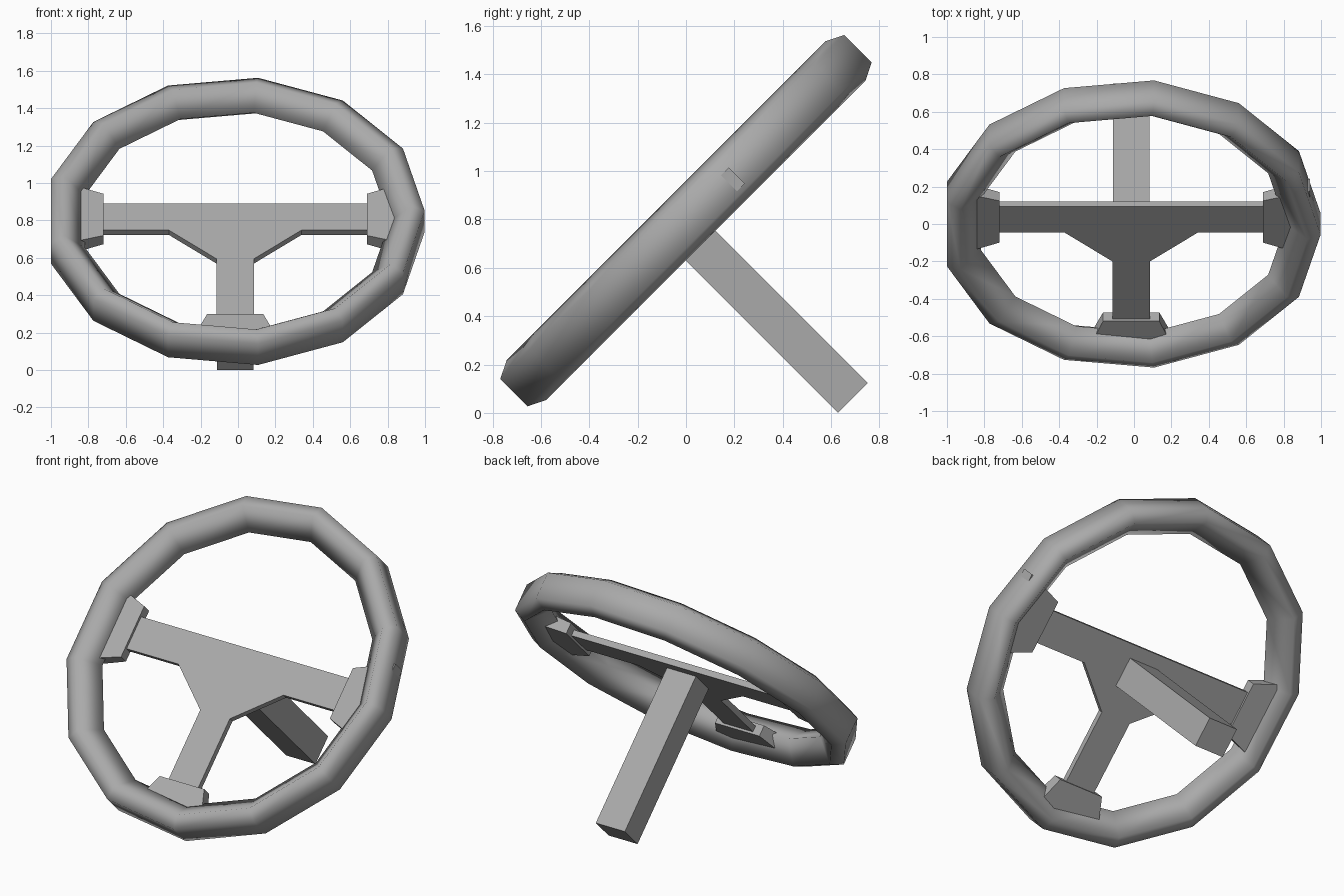
import bpy, bmesh, math
from mathutils import Matrix, Vector

cube = bpy.data.objects.get("Cube")
if cube:
    bpy.data.objects.remove(cube, do_unlink=True)

# Wheel frame: local x across, y up the wheel face, z out toward the driver
TILT = Matrix.Translation((-0.015, 0, 0.795)) @ Matrix.Rotation(math.radians(45), 4, 'X')

grey = bpy.data.materials.new("plain grey")
grey.use_nodes = True
grey.diffuse_color = (0.4, 0.4, 0.4, 1)
grey.node_tree.nodes["Principled BSDF"].inputs["Base Color"].default_value = (0.4, 0.4, 0.4, 1)


def finish(name, bm, smooth=False):
    bmesh.ops.recalc_face_normals(bm, faces=bm.faces)
    for f in bm.faces:
        f.smooth = smooth
    mesh = bpy.data.meshes.new(name)
    bm.to_mesh(mesh)
    bm.free()
    mesh.materials.append(grey)
    obj = bpy.data.objects.new(name, mesh)
    obj.matrix_world = TILT
    bpy.context.collection.objects.link(obj)
    return obj


def loft(name, lower, upper):
    """Solid between two matching outlines."""
    bm = bmesh.new()
    a = [bm.verts.new(p) for p in lower]
    b = [bm.verts.new(p) for p in upper]
    bm.faces.new(a)
    bm.faces.new(b)
    for i in range(len(a)):
        j = (i + 1) % len(a)
        bm.faces.new((a[i], a[j], b[j], b[i]))
    return finish(name, bm)


def rect(cx, cy, hx, hy):
    return [(cx - hx, cy - hy), (cx + hx, cy - hy), (cx + hx, cy + hy), (cx - hx, cy + hy)]


# Rim: five-sided section swept through thirteen segments
bm = bmesh.new()
section = [(1.013, -0.08), (1.013, 0.08), (0.94, 0.116), (0.827, 0), (0.94, -0.116)]
loop = [bm.verts.new((r, 0, h)) for r, h in section]
edges = [bm.edges.new((loop[i], loop[(i + 1) % 5])) for i in range(5)]
bmesh.ops.spin(bm, geom=loop + edges, cent=(0, 0, 0), axis=(0, 0, 1),
               angle=math.tau, steps=13, use_merge=True)
bmesh.ops.remove_doubles(bm, verts=bm.verts, dist=0.0005)
finish("rim", bm, smooth=True)

# Flat three-spoke plate with a flared centre
right = [(0.1, -0.8), (0.1, -0.283), (0.355, -0.066), (0.78, -0.066), (0.78, 0.134)]
outline = right + [(-x, y) for x, y in reversed(right)]
loft("spoke_plate", [(x, y, -0.036) for x, y in outline], [(x, y, 0) for x, y in outline])

# Flared brackets joining each spoke to the rim
MID = -0.016
SPOKE = 0.034
for side, sign in (("left", 1), ("right", -1)):
    loft(side + "_bracket",
         [(sign * 0.705, y, z) for y, z in rect(SPOKE, MID, 0.158, 0.033)],
         [(sign * 0.955, y, z) for y, z in rect(SPOKE, MID, 0.246, 0.047)])
loft("lower_bracket",
     [(x, -0.717, z) for x, z in rect(0, MID, 0.15, 0.033)],
     [(x, -0.94, z) for x, z in rect(0, MID, 0.238, 0.047)])

# Square steering column behind the plate
post = rect(0, -0.03, 0.098, 0.087)
loft("column", [(x, y, -1.006) for x, y in post], [(x, y, -0.03) for x, y in post])
